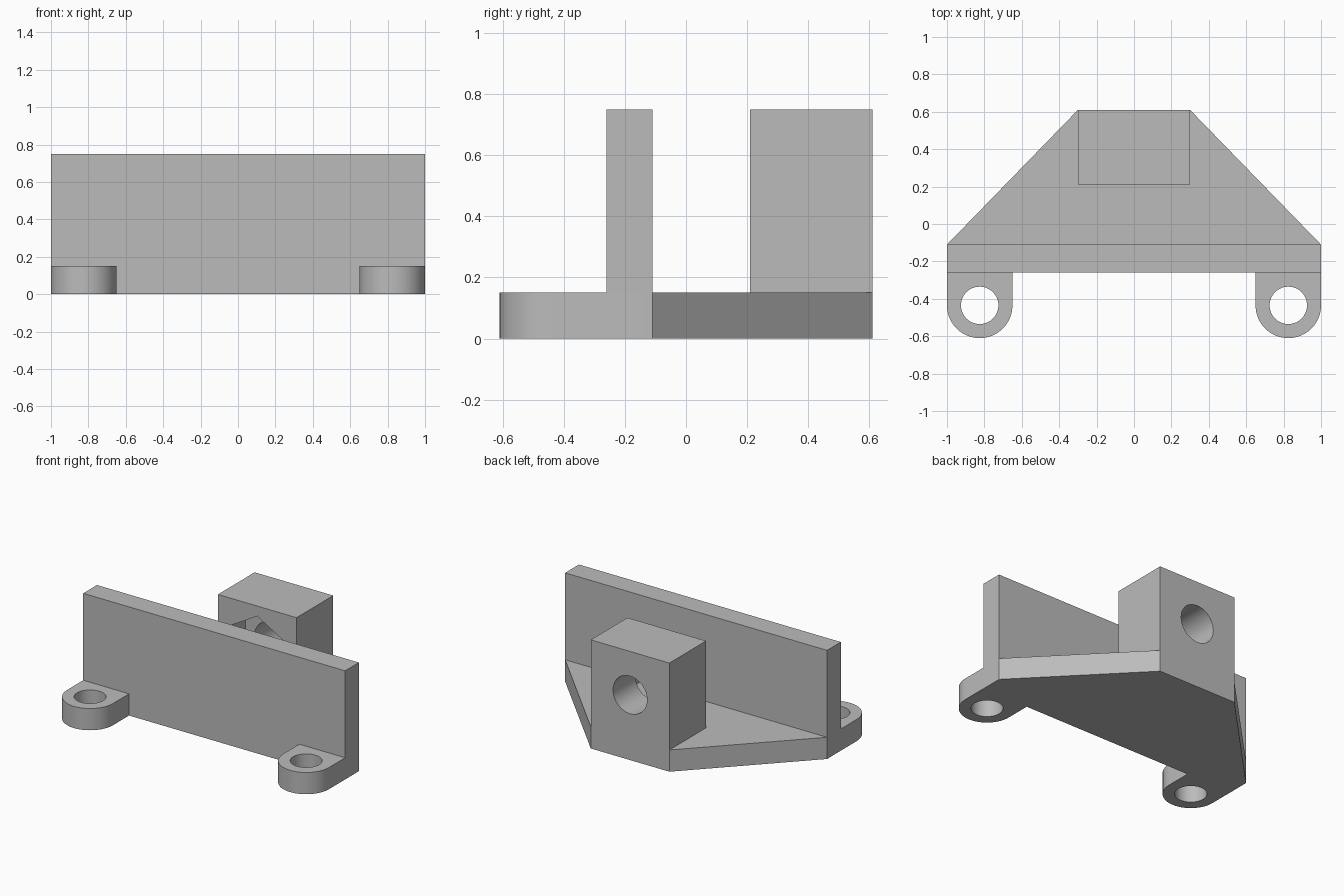
import bpy, bmesh, math
from mathutils import Matrix

cube = bpy.data.objects.get("Cube")
if cube:
    bpy.data.objects.remove(cube, do_unlink=True)

# Single plain grey finish
GREY = 0.50
grey = bpy.data.materials.new("plain grey")
grey.use_nodes = True
grey.diffuse_color = (GREY, GREY, GREY, 1)
grey.node_tree.nodes["Principled BSDF"].inputs["Base Color"].default_value = (GREY, GREY, GREY, 1)

PLATE = 0.15                     # thickness of plate, wall and ears
HEIGHT = 0.75
WALL_FRONT, WALL_BACK = -0.26, -0.11
BLOCK_FRONT, BACK = 0.21, 0.61
BLOCK_HALF = 0.3
EAR_X, EAR_Y, EAR_R = 0.825, -0.435, 0.175
BORE_Z = (PLATE + HEIGHT) / 2


def prism(name, outline, z0, z1):
    """Extrude a flat outline from z0 up to z1."""
    bm = bmesh.new()
    face = bm.faces.new([bm.verts.new((x, y, z0)) for x, y in outline])
    new = bmesh.ops.extrude_face_region(bm, geom=[face])["geom"]
    bmesh.ops.translate(bm, vec=(0, 0, z1 - z0),
                        verts=[v for v in new if isinstance(v, bmesh.types.BMVert)])
    bmesh.ops.recalc_face_normals(bm, faces=bm.faces)
    mesh = bpy.data.meshes.new(name)
    bm.to_mesh(mesh)
    bm.free()
    mesh.materials.append(grey)
    obj = bpy.data.objects.new(name, mesh)
    bpy.context.collection.objects.link(obj)
    return obj


def rectangle(x0, x1, y0, y1):
    return [(x0, y0), (x1, y0), (x1, y1), (x0, y1)]


def arc(cx, cy, r, start, end, steps):
    angles = [start + (end - start) * i / steps for i in range(steps + 1)]
    return [(cx + r * math.cos(a), cy + r * math.sin(a)) for a in angles]


def polygon(cx, cy, r, sides, turn=0):
    return arc(cx, cy, r, turn, turn + math.tau, sides)[:-1]


def cut(obj, cutter):
    """Subtract the cutter from the object and discard it."""
    cutter.hide_render = True
    mod = obj.modifiers.new("cut", "BOOLEAN")
    mod.operation = "DIFFERENCE"
    mod.solver = "EXACT"
    mod.object = cutter
    bpy.context.view_layer.update()
    bpy.ops.object.select_all(action="DESELECT")
    bpy.context.view_layer.objects.active = obj
    obj.select_set(True)
    bpy.ops.object.modifier_apply(modifier=mod.name)
    bpy.data.objects.remove(cutter, do_unlink=True)


def lay_along_y(obj):
    """Turn a prism so its axis runs along y at bore height."""
    obj.data.transform(Matrix.Translation((0, 0, BORE_Z)) @ Matrix.Rotation(-math.pi / 2, 4, "X"))


# Base plate tapering to the back, with two rounded ears in its outline
left_ear = [(EAR_X - EAR_R, WALL_FRONT)] + arc(EAR_X, EAR_Y, EAR_R, -math.pi, 0, 32)
left_side = left_ear + [(1, WALL_BACK), (BLOCK_HALF, BACK)]
right_side = [(-x, y) for x, y in reversed(left_side)]
base = prism("base_plate_with_ears", left_side + right_side, 0, PLATE)
for side in (-1, 1):
    cut(base, prism("screw_hole_cutter", polygon(side * EAR_X, EAR_Y, 0.1, 48), -0.1, PLATE + 0.1))

# Upright wall across the front
wall = prism("front_wall", rectangle(-1, 1, WALL_FRONT, WALL_BACK), PLATE, HEIGHT)

# Rear block with a through bore and a hexagonal nut pocket facing the wall
block = prism("nut_block", rectangle(-BLOCK_HALF, BLOCK_HALF, BLOCK_FRONT, BACK), PLATE, HEIGHT)
bore = prism("bore_cutter", polygon(0, 0, 0.13, 48), 0, 1)
pocket = prism("nut_pocket_cutter", polygon(0, 0, 0.23, 6, math.pi / 2), 0, BLOCK_FRONT + 0.155)
for cutter in (bore, pocket):
    lay_along_y(cutter)
    cut(block, cutter)

# Smooth curved walls, keep edges crisp
bpy.ops.object.select_all(action="DESELECT")
for obj in (base, wall, block):
    obj.select_set(True)
bpy.context.view_layer.objects.active = base
bpy.ops.object.shade_smooth_by_angle(angle=math.radians(30))
